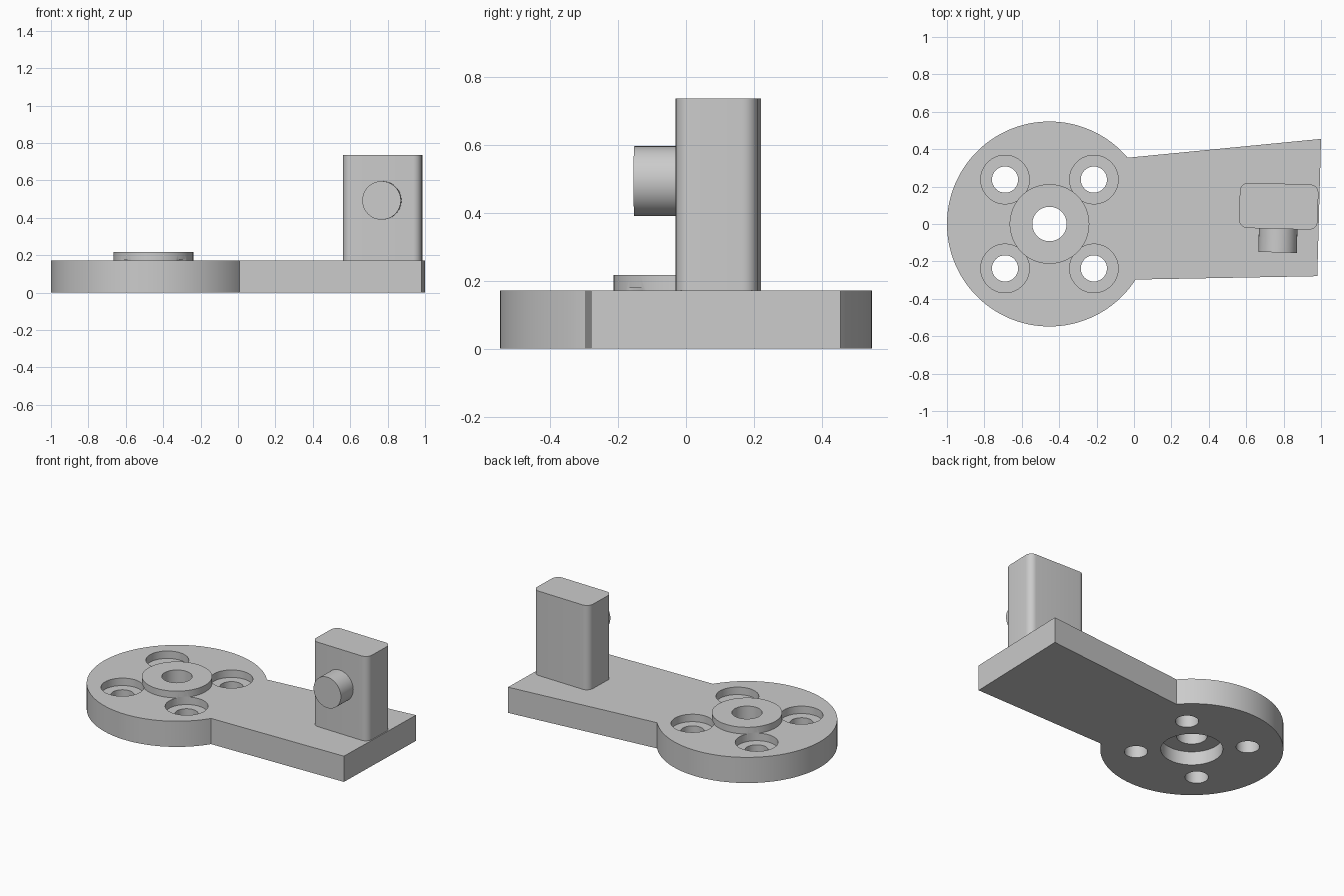
import bpy, bmesh, math
from mathutils import Matrix

if "Cube" in bpy.data.objects:
    bpy.data.objects.remove(bpy.data.objects["Cube"])

grey = bpy.data.materials.new("plain grey")
grey.diffuse_color = (0.6, 0.6, 0.6, 1)
grey.use_nodes = True
grey.node_tree.nodes["Principled BSDF"].inputs["Base Color"].default_value = grey.diffuse_color

CX, CY = -0.452, 0.0      # disc centre
TOP = 0.172               # plate thickness
TILT = math.radians(-1.5) # the post sits slightly turned


def prism(name, pts, z0, z1):
    """Extrude a closed outline from z0 to z1."""
    bm = bmesh.new()
    face = bm.faces.new([bm.verts.new((x, y, z0)) for x, y in pts])
    new = bmesh.ops.extrude_face_region(bm, geom=[face])["geom"]
    bmesh.ops.translate(bm, vec=(0, 0, z1 - z0),
                        verts=[v for v in new if isinstance(v, bmesh.types.BMVert)])
    bmesh.ops.recalc_face_normals(bm, faces=bm.faces)
    me = bpy.data.meshes.new(name)
    bm.to_mesh(me)
    bm.free()
    me.materials.append(grey)
    ob = bpy.data.objects.new(name, me)
    bpy.context.collection.objects.link(ob)
    return ob


def circle(x, y, r, n=64):
    return [(x + r * math.cos(2 * math.pi * i / n),
             y + r * math.sin(2 * math.pi * i / n)) for i in range(n)]


def rounded_rect(w, d, r, n=8):
    pts = []
    for k, (sx, sy) in enumerate([(1, 1), (-1, 1), (-1, -1), (1, -1)]):
        for i in range(n + 1):
            a = math.pi / 2 * (k + i / n)
            pts.append((sx * (w / 2 - r) + r * math.cos(a),
                        sy * (d / 2 - r) + r * math.sin(a)))
    return pts


def combine(target, tool, operation):
    bpy.context.view_layer.objects.active = target
    mod = target.modifiers.new(operation, 'BOOLEAN')
    mod.operation, mod.object, mod.solver = operation, tool, 'EXACT'
    bpy.ops.object.modifier_apply(modifier=mod.name)
    bpy.data.objects.remove(tool)


def smooth(ob):
    bpy.ops.object.select_all(action='DESELECT')
    ob.select_set(True)
    bpy.context.view_layer.objects.active = ob
    bpy.ops.object.shade_smooth_by_angle(angle=math.radians(30))


# Round plate with tapered arm and raised centre boss
plate = prism("base_plate", circle(CX, CY, 0.548, 128), 0, TOP)
arm = prism("arm", [(-0.4, 0.319), (-0.027, 0.355), (1.0, 0.455),
                    (0.98, -0.279), (0.01, -0.297), (-0.4, -0.304)], 0, TOP)
combine(plate, arm, 'UNION')
combine(plate, prism("boss", circle(CX, CY, 0.213), 0.12, 0.217), 'UNION')

# Centre bore with a wider recess underneath
combine(plate, prism("bore", circle(CX, CY, 0.092), -0.1, 0.4), 'DIFFERENCE')
combine(plate, prism("recess", circle(CX, CY, 0.186), -0.1, 0.09), 'DIFFERENCE')

# Four counterbored screw holes
for sx in (-1, 1):
    for sy in (-1, 1):
        x, y = CX + sx * 0.2375, CY + sy * 0.2375
        combine(plate, prism("hole", circle(x, y, 0.07, 48), -0.1, 0.4), 'DIFFERENCE')
        combine(plate, prism("counterbore", circle(x, y, 0.13), 0.122, 0.178), 'DIFFERENCE')
smooth(plate)

# Upright post with rounded corners
place = Matrix.Translation((0.774, 0.095, 0)) @ Matrix.Rotation(TILT, 4, 'Z')
post = prism("post", rounded_rect(0.42, 0.242, 0.045), TOP, 0.737)
post.data.transform(place)
smooth(post)

# Side pin sticking out of the front of the post
pin = prism("side_pin", circle(0, 0, 0.103), 0.11, 0.247)
pin.data.transform(place @ Matrix.Translation((0, 0, 0.493))
                   @ Matrix.Rotation(math.pi / 2, 4, 'X'))
smooth(pin)
